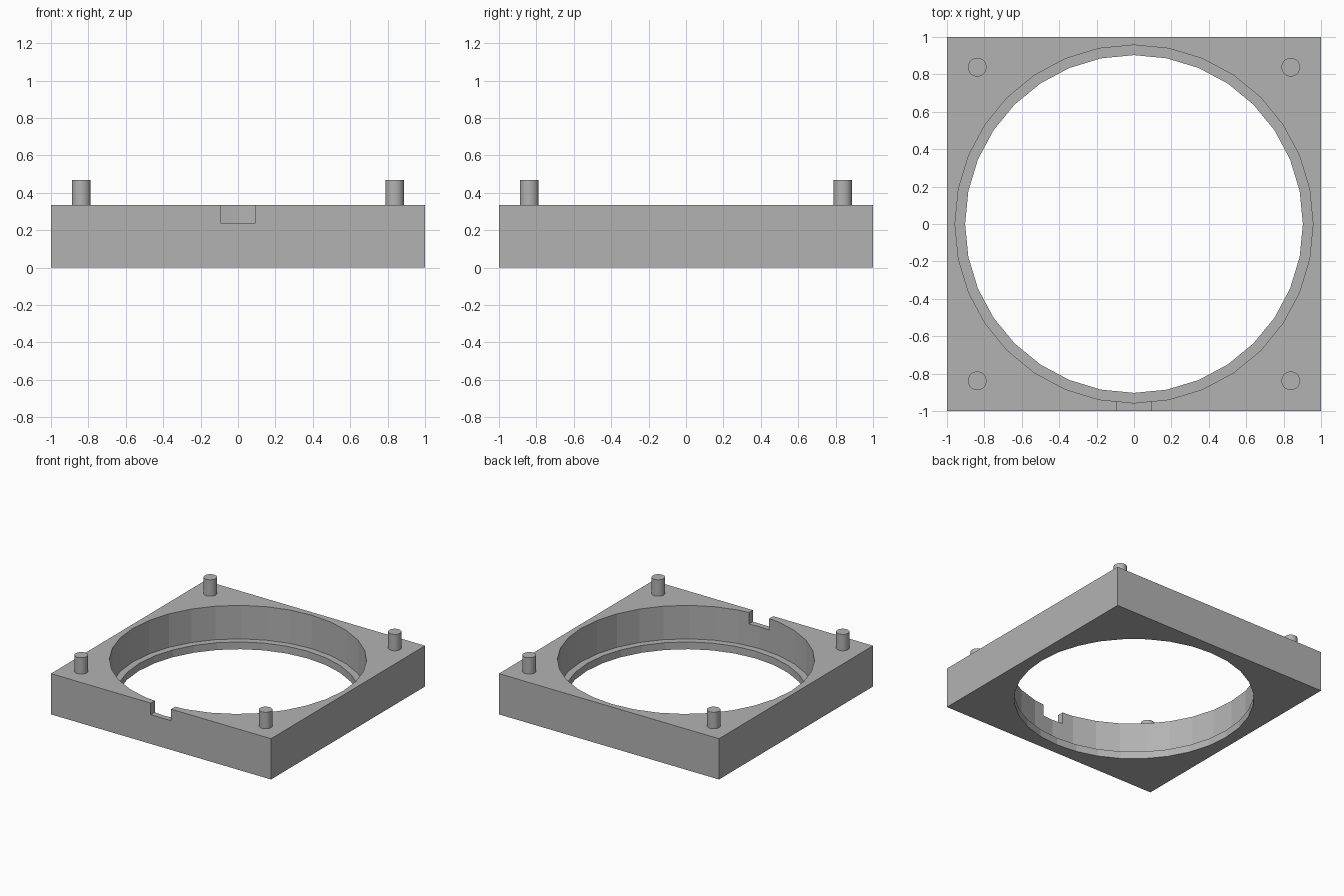
import bpy
from mathutils import Matrix

HEIGHT = 0.335      # frame thickness
LEDGE = 0.06        # height of the inner lip
PEG = 0.838         # peg offset from the centre
SIDES = 32

default = bpy.data.objects.get("Cube")
if default:
    bpy.data.objects.remove(default, do_unlink=True)

grey = bpy.data.materials.new("plain grey")
grey.use_nodes = True
grey.diffuse_color = (0.45, 0.45, 0.45, 1)
grey.node_tree.nodes["Principled BSDF"].inputs["Base Color"].default_value = grey.diffuse_color


def box(name, x, y, z):
    """Box spanning the given (low, high) ranges."""
    bpy.ops.mesh.primitive_cube_add(size=1)
    ob = bpy.context.object
    ob.name = name
    spans = (x, y, z)
    size = [b - a for a, b in spans]
    centre = [(a + b) / 2 for a, b in spans]
    ob.data.transform(Matrix.LocRotScale(centre, None, size))
    return ob


def cylinder(name, x, y, radius, low, high):
    bpy.ops.mesh.primitive_cylinder_add(vertices=SIDES, radius=radius, depth=high - low)
    ob = bpy.context.object
    ob.name = name
    ob.data.transform(Matrix.Translation((x, y, (low + high) / 2)))
    return ob


def cut(target, cutter):
    """Subtract the cutter from the target and remove it."""
    mod = target.modifiers.new("cut", "BOOLEAN")
    mod.operation = "DIFFERENCE"
    mod.solver = "EXACT"
    mod.object = cutter
    bpy.context.view_layer.objects.active = target
    bpy.ops.object.modifier_apply(modifier=mod.name)
    bpy.data.objects.remove(cutter, do_unlink=True)


# Square frame with a stepped bore and a notch in the front wall
frame = box("frame", (-1, 1), (-1, 1), (0, HEIGHT))
cut(frame, cylinder("bore", 0, 0, 0.957, LEDGE, 1))
cut(frame, cylinder("lip_opening", 0, 0, 0.903, -1, 1))
cut(frame, box("notch", (-0.093, 0.093), (-1.2, -0.8), (0.24, 1)))
parts = [frame]

# Locating pegs at the corners
for end, y in (("front", -PEG), ("back", PEG)):
    for side, x in (("right", -PEG), ("left", PEG)):
        parts.append(cylinder(f"{end}_{side}_peg", x, y, 0.05, HEIGHT, 0.47))

for part in parts:
    part.data.materials.clear()
    part.data.materials.append(grey)
